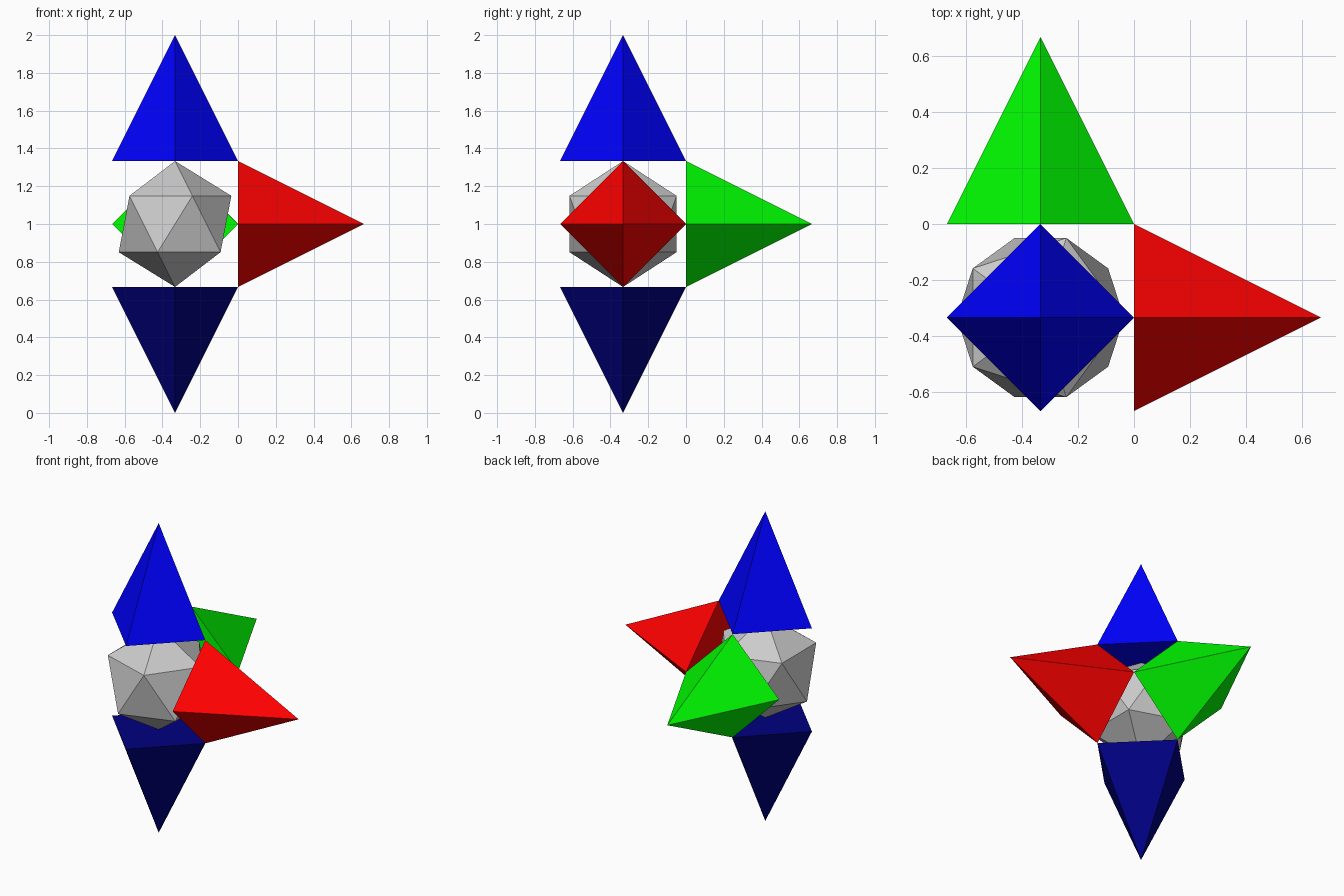
import bpy
from math import pi
from mathutils import Vector

if "Cube" in bpy.data.objects:
    bpy.data.objects.remove(bpy.data.objects["Cube"])

R = 1 / 3
CENTRE = Vector((-R, -R, 1))


def spike(name, direction, rotation, color):
    # Four-sided pyramid standing off the core, pointing along direction
    bpy.ops.mesh.primitive_cone_add(
        vertices=4, radius1=R, radius2=0, depth=2 * R,
        location=CENTRE + Vector(direction) * 2 * R, rotation=rotation)
    ob = bpy.context.object
    ob.name = name
    mat = bpy.data.materials.new(name + "_colour")
    mat.diffuse_color = (*color, 1)
    mat.use_nodes = True
    mat.node_tree.nodes["Principled BSDF"].inputs["Base Color"].default_value = mat.diffuse_color
    ob.data.materials.append(mat)


# Faceted core
bpy.ops.mesh.primitive_ico_sphere_add(subdivisions=1, radius=R, location=CENTRE)
bpy.context.object.name = "core"

# Coloured axis spikes
spike("right_spike", (1, 0, 0), (0, pi / 2, 0), (1, 0, 0))
spike("back_spike", (0, 1, 0), (-pi / 2, 0, 0), (0, 1, 0))
spike("top_spike", (0, 0, 1), (0, 0, 0), (0, 0, 1))
spike("bottom_spike", (0, 0, -1), (pi, 0, 0), (0, 0, 0.22))
